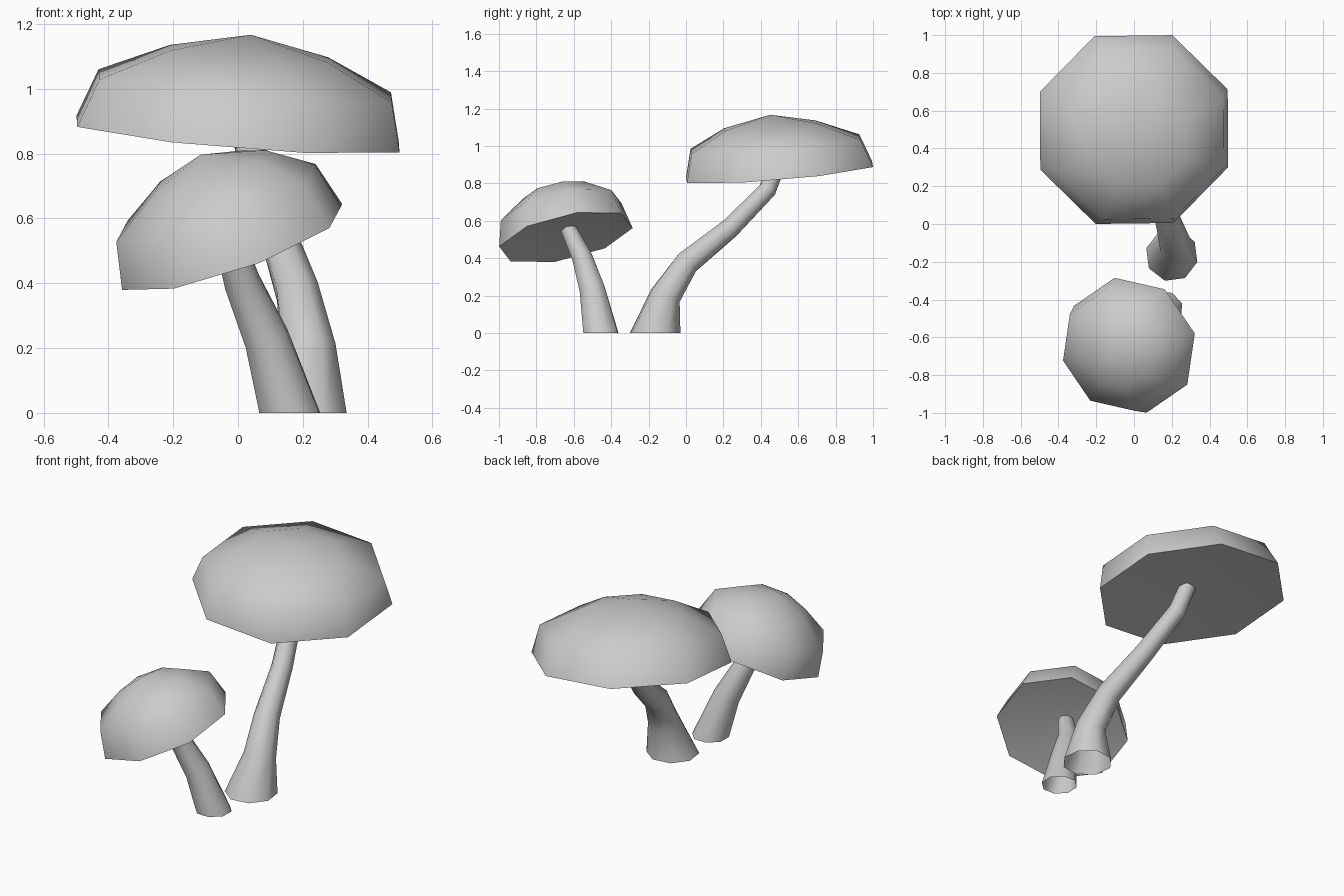
import bpy, bmesh
from math import cos, sin, pi, radians
from mathutils import Vector

if "Cube" in bpy.data.objects:
    bpy.data.objects.remove(bpy.data.objects["Cube"])

SIDES = 8


def add_ring(bm, centre, normal, radius, ref):
    """Octagonal ring facing along normal, first corner towards ref."""
    n = Vector(normal).normalized()
    u = Vector(ref)
    u = (u - n * u.dot(n)).normalized()
    v = n.cross(u)
    c = Vector(centre)
    return [bm.verts.new(c + radius * (u * cos(2 * pi * i / SIDES) + v * sin(2 * pi * i / SIDES)))
            for i in range(SIDES)]


def bridge(bm, a, b):
    for i in range(SIDES):
        j = (i + 1) % SIDES
        bm.faces.new((a[i], a[j], b[j], b[i]))


def fan(bm, ring, tip):
    t = bm.verts.new(tip)
    for i in range(SIDES):
        bm.faces.new((ring[i], ring[(i + 1) % SIDES], t))


def finish(bm, name):
    bmesh.ops.recalc_face_normals(bm, faces=bm.faces)
    mesh = bpy.data.meshes.new(name)
    bm.to_mesh(mesh)
    bm.free()
    ob = bpy.data.objects.new(name, mesh)
    bpy.context.collection.objects.link(ob)
    bpy.ops.object.select_all(action='DESELECT')
    bpy.context.view_layer.objects.active = ob
    ob.select_set(True)
    bpy.ops.object.shade_smooth_by_angle(angle=radians(70))


def make_cap(name, rings, tip, normal, ref, hollow):
    bm = bmesh.new()
    loops = [add_ring(bm, c, normal, r, ref) for c, r in rings]
    for a, b in zip(loops, loops[1:]):
        bridge(bm, a, b)
    fan(bm, loops[-1], tip)
    # slightly hollow underside
    fan(bm, loops[0][::-1], Vector(rings[0][0]) + Vector(normal).normalized() * hollow)
    finish(bm, name)


def make_stem(name, path, ref):
    bm = bmesh.new()
    pts = [Vector(p) for p, r in path]
    loops = []
    for i, (p, r) in enumerate(path):
        tangent = pts[min(i + 1, len(pts) - 1)] - pts[max(i - 1, 0)]
        if i == 0:
            tangent = Vector((0, 0, 1))
        loops.append(add_ring(bm, p, tangent, r, ref))
    for a, b in zip(loops, loops[1:]):
        bridge(bm, a, b)
    finish(bm, name)


# Tall mushroom at the back
make_cap("large_cap",
         [((0, 0.5, 0.861), 0.54), ((0.022, 0.478, 1.009), 0.49), ((0.035, 0.45, 1.108), 0.265)],
         (0.04, 0.45, 1.167), (0.08, -0.085, 1), (0.2, 0.5, 0), 0.05)
make_stem("large_stem",
          [((0.2, -0.165, 0), 0.14), ((0.218, -0.11, 0.2), 0.087), ((0.183, 0.005, 0.375), 0.07),
           ((0.12, 0.235, 0.56), 0.057), ((0.05, 0.435, 0.765), 0.051), ((0.02, 0.49, 0.91), 0.048)],
          (cos(radians(30)), sin(radians(30)), 0))

# Short mushroom at the front
make_cap("small_cap",
         [((-0.018, -0.642, 0.512), 0.37), ((-0.068, -0.667, 0.648), 0.335),
          ((-0.088, -0.69, 0.744), 0.187)],
         (-0.115, -0.705, 0.797), (-0.349, -0.221, 1), (0.365, 0.6, 0.26), 0.05)
make_stem("small_stem",
          [((0.16, -0.455, 0), 0.1), ((0.088, -0.5, 0.23), 0.073), ((0.012, -0.555, 0.405), 0.058),
           ((-0.035, -0.63, 0.56), 0.045)],
          (cos(radians(20)), sin(radians(20)), 0))
